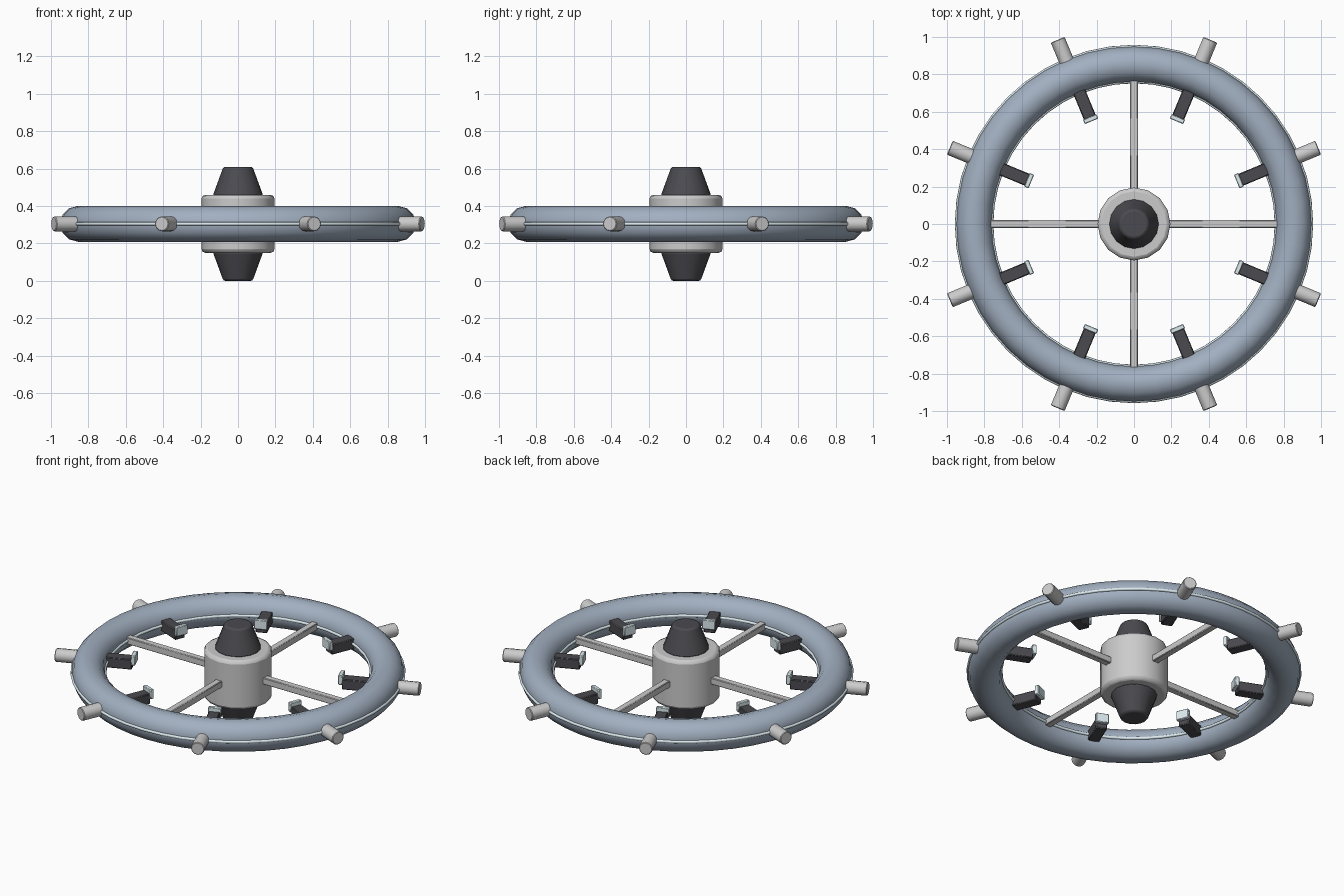
import bpy, math
from mathutils import Matrix, Vector

if "Cube" in bpy.data.objects:
    bpy.data.objects.remove(bpy.data.objects["Cube"])

ZC = 0.305  # mid height of the wheel


def material(name, color):
    m = bpy.data.materials.new(name)
    m.diffuse_color = (*color, 1)
    m.use_nodes = True
    m.node_tree.nodes["Principled BSDF"].inputs["Base Color"].default_value = m.diffuse_color
    return m


BLUE = material("blue_grey", (0.36, 0.43, 0.53))
DARK = material("dark_grey", (0.07, 0.07, 0.08))
PALE = material("pale_blue", (0.72, 0.83, 0.87))


def finish(name, mat=None, bevel=0, segments=2, angle=35):
    ob = bpy.context.object
    ob.name = name
    bpy.ops.object.transform_apply(location=False, rotation=True, scale=True)
    if mat:
        ob.data.materials.append(mat)
    if bevel:
        b = ob.modifiers.new("bevel", 'BEVEL')
        b.width, b.segments = bevel, segments
        b.limit_method, b.angle_limit = 'ANGLE', math.radians(50)
    bpy.ops.object.shade_smooth_by_angle(angle=math.radians(angle))
    return ob


def ring(name, radius, minor, mat, sides):
    bpy.ops.mesh.primitive_torus_add(major_segments=48, minor_segments=sides,
                                     major_radius=radius, minor_radius=minor,
                                     location=(0, 0, ZC))
    return finish(name, mat, angle=60)


def radial_box(name, angle, r0, r1, width, z0, z1, mat=None, bevel=0):
    r = (r0 + r1) / 2
    bpy.ops.mesh.primitive_cube_add(
        size=1, location=(r * math.cos(angle), r * math.sin(angle), (z0 + z1) / 2),
        rotation=(0, 0, angle))
    bpy.context.object.scale = (r1 - r0, width, z1 - z0)
    return finish(name, mat, bevel, 1)


# main rim with light strips outside and inside
ring("rim", 0.855, 0.096, BLUE, 12)
ring("outer_light_strip", 0.949, 0.009, PALE, 8)
ring("inner_light_strip", 0.761, 0.009, PALE, 8)

# hub
bpy.ops.mesh.primitive_cylinder_add(vertices=16, radius=0.195, depth=0.31,
                                    location=(0, 0, ZC))
finish("hub", None, 0.02)

# tapered caps above and below the hub
for name, s in (("upper_cone", 1), ("lower_cone", -1)):
    bpy.ops.mesh.primitive_cone_add(vertices=16, radius1=0.135, radius2=0.078,
                                    depth=0.155, location=(0, 0, ZC + s * 0.2275),
                                    rotation=(0 if s > 0 else math.pi, 0, 0))
    finish(name, DARK, 0.01)

# four spokes
for i in range(4):
    radial_box(f"spoke_{i + 1}", i * math.pi / 2, 0.15, 0.78, 0.042,
               ZC - 0.021, ZC + 0.021, None, 0.004)

# eight outer ports and inner seats with pale end panels
for i in range(8):
    a = math.radians(22.5 + 45 * i)
    r = (0.90 + 1.066) / 2
    bpy.ops.mesh.primitive_cylinder_add(
        vertices=12, radius=0.04, depth=0.166,
        location=(r * math.cos(a), r * math.sin(a), ZC),
        rotation=(0, math.pi / 2, a))
    finish(f"port_{i + 1}", None, 0.004, 1)
    radial_box(f"seat_{i + 1}", a, 0.615, 0.79, 0.068, ZC - 0.035, ZC + 0.03, DARK, 0.005)
    radial_box(f"seat_panel_{i + 1}", a, 0.594, 0.62, 0.078, ZC - 0.005, ZC + 0.055, PALE, 0.004)
